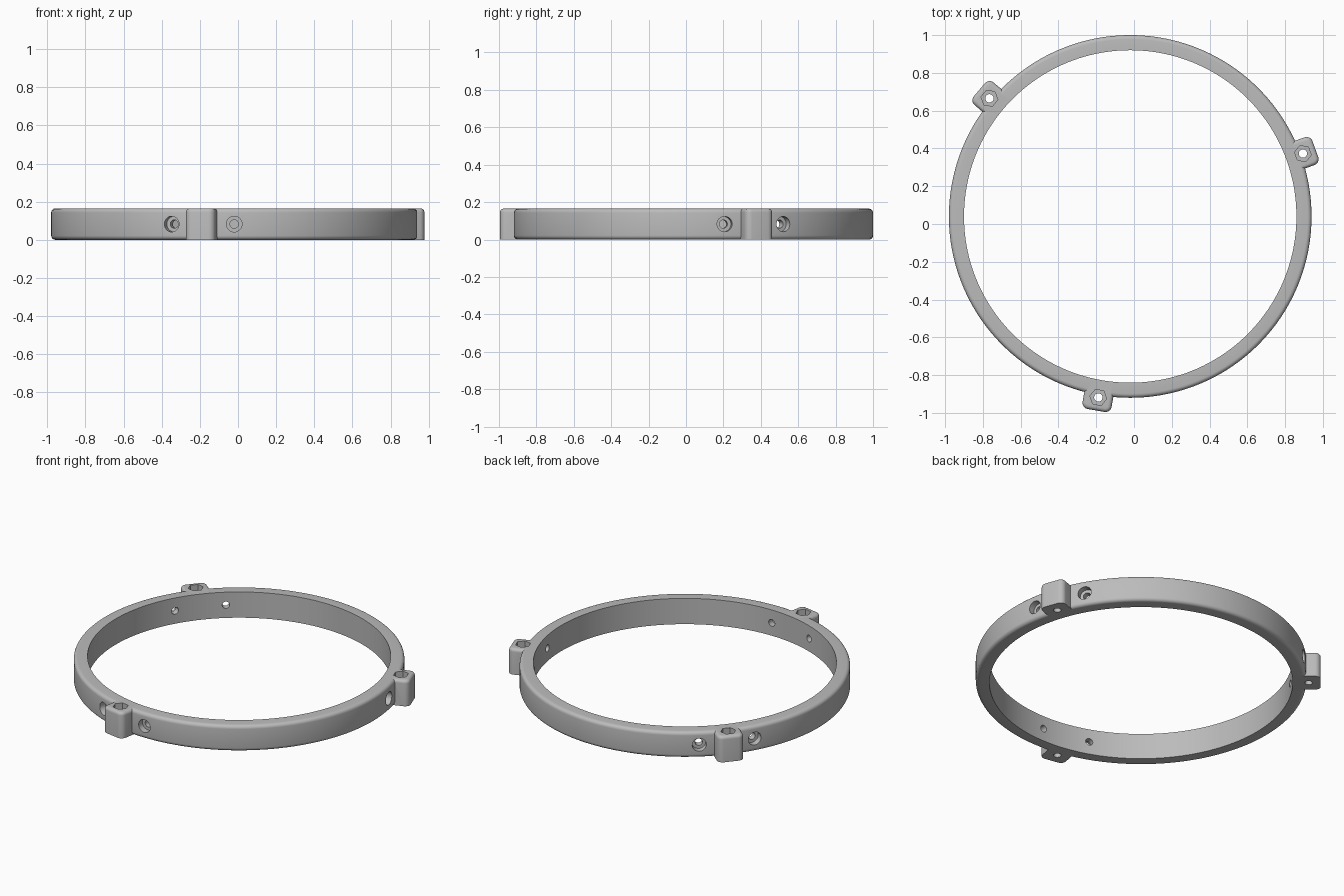
import bpy, bmesh, math
from mathutils import Matrix, Vector

if "Cube" in bpy.data.objects:
    bpy.data.objects.remove(bpy.data.objects["Cube"])

CENTRE = Vector((-0.02, 0.04, 0))
HEIGHT, R_IN, R_OUT, ROUND = 0.165, 0.88, 0.96, 0.022
LUG_R, LUG_OUT, LUG_HALF = 0.973, 1.043, 0.078
LUG_ANGLES = [20, 140, 260]

grey = bpy.data.materials.new("plain grey")
grey.use_nodes = True
colour = (0.5, 0.5, 0.5, 1)
grey.diffuse_color = colour
grey.node_tree.nodes["Principled BSDF"].inputs["Base Color"].default_value = colour


def make_object(name, bm):
    bmesh.ops.recalc_face_normals(bm, faces=bm.faces)
    mesh = bpy.data.meshes.new(name)
    bm.to_mesh(mesh)
    bm.free()
    mesh.materials.append(grey)
    obj = bpy.data.objects.new(name, mesh)
    bpy.context.collection.objects.link(obj)
    return obj


def turned(degrees):
    return Matrix.Translation(CENTRE) @ Matrix.Rotation(math.radians(degrees), 4, 'Z')


def combine(target, tool, operation):
    mod = target.modifiers.new(operation.lower(), 'BOOLEAN')
    mod.operation, mod.solver, mod.object = operation, 'EXACT', tool
    tool.hide_render = True
    bpy.context.view_layer.objects.active = target
    bpy.ops.object.modifier_apply(modifier=mod.name)
    bpy.data.objects.remove(tool)


def cylinder(bm, radius, depth, sides, matrix):
    bmesh.ops.create_cone(bm, cap_ends=True, segments=sides, radius1=radius,
                          radius2=radius, depth=depth, matrix=matrix)


# Ring: square inner edges, rounded outer edges
def ring_body():
    profile = [(R_IN, 0)]
    for z, start in ((ROUND, -90), (HEIGHT - ROUND, 0)):
        for i in range(6):
            a = math.radians(start + 18 * i)
            profile.append((R_OUT - ROUND + ROUND * math.cos(a), z + ROUND * math.sin(a)))
    profile.append((R_IN, HEIGHT))
    bm = bmesh.new()
    steps = 180
    loops = []
    for s in range(steps):
        m = turned(360 * s / steps)
        loops.append([bm.verts.new(m @ Vector((r, 0, z))) for r, z in profile])
    for s in range(steps):
        a, b = loops[s], loops[(s + 1) % steps]
        for i in range(len(profile)):
            j = (i + 1) % len(profile)
            bm.faces.new((a[i], b[i], b[j], a[j]))
    return make_object("ring", bm)


# Lug: block with rounded corners and top, flat underside
def lug(angle):
    bm = bmesh.new()
    inner = 0.905
    size = (LUG_OUT - inner, 2 * LUG_HALF, HEIGHT)
    place = Matrix.Translation(((LUG_OUT + inner) / 2, 0, HEIGHT / 2))
    bmesh.ops.create_cube(bm, size=1, matrix=place @ Matrix.Diagonal((*size, 1)))
    upright = [e for e in bm.edges if abs(e.verts[0].co.z - e.verts[1].co.z) > 0.1]
    bmesh.ops.bevel(bm, geom=upright, offset=0.033, segments=6, profile=0.5, affect='EDGES')
    top = [e for e in bm.edges if all(v.co.z > HEIGHT - 0.001 for v in e.verts)]
    bmesh.ops.bevel(bm, geom=top, offset=0.02, segments=5, profile=0.5, affect='EDGES')
    bm.transform(turned(angle))
    return make_object("lug", bm)


ring = ring_body()
for angle in LUG_ANGLES:
    combine(ring, lug(angle), 'UNION')

# Hexagonal nut pockets and counterbores beside each lug
wide, narrow = bmesh.new(), bmesh.new()
for angle in LUG_ANGLES:
    pocket = turned(angle) @ Matrix.Translation((LUG_R, 0, HEIGHT))
    cylinder(wide, 0.045, 0.15, 6, pocket)
    cylinder(narrow, 0.022, 0.6, 32, pocket)
    for side in (-10, 10):
        radial = turned(angle + side) @ Matrix.Translation((R_OUT, 0, HEIGHT / 2)) \
            @ Matrix.Rotation(math.pi / 2, 4, 'Y')
        cylinder(wide, 0.041, 0.08, 32, radial)
        cylinder(narrow, 0.022, 0.3, 32, radial)
combine(ring, make_object("wide_cutter", wide), 'DIFFERENCE')
combine(ring, make_object("narrow_cutter", narrow), 'DIFFERENCE')

# Smooth curved surfaces, crisp edges
bpy.ops.object.select_all(action='DESELECT')
ring.select_set(True)
bpy.context.view_layer.objects.active = ring
bpy.ops.object.shade_smooth_by_angle(angle=math.radians(30))
